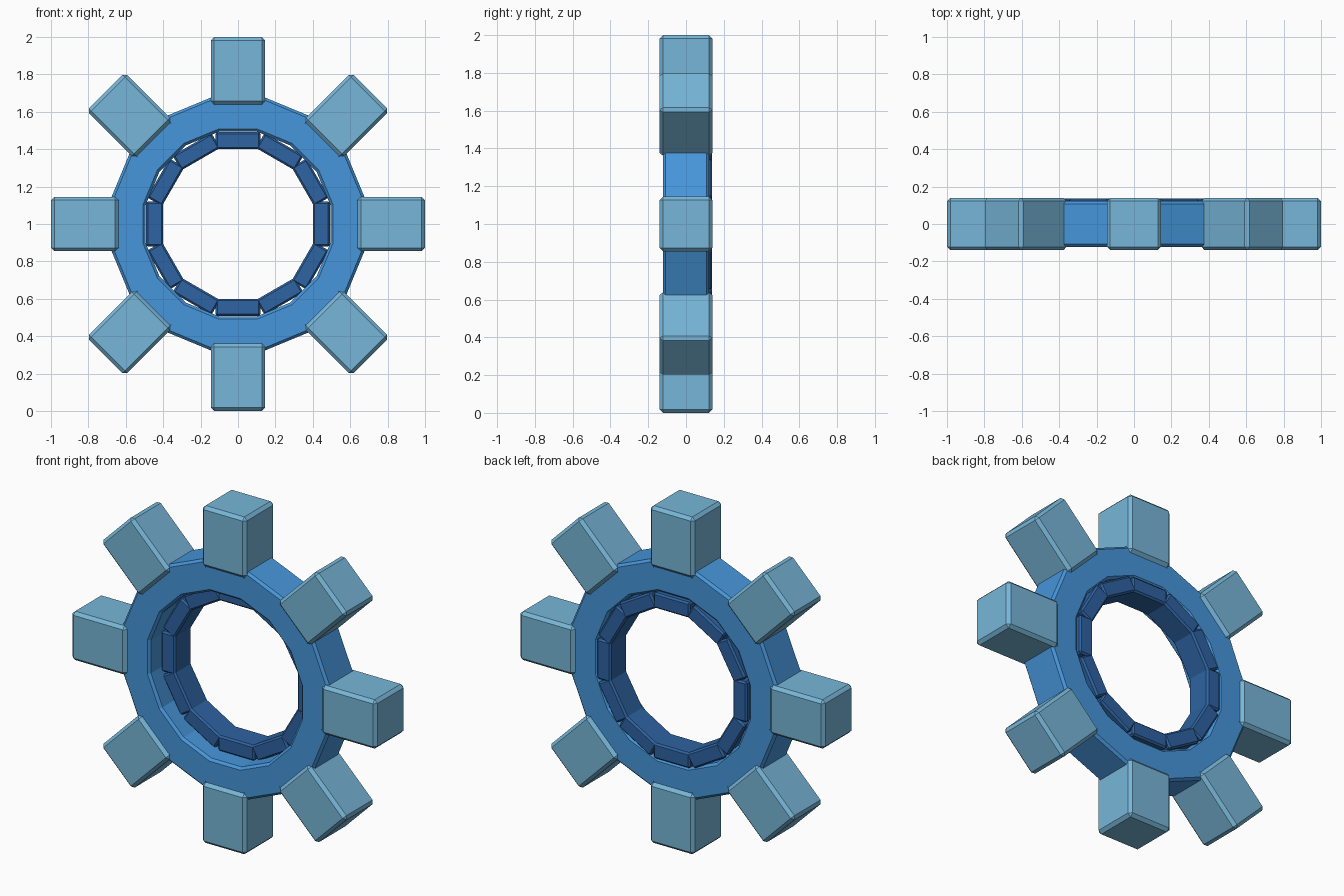
import bpy, bmesh
from math import pi
from mathutils import Matrix, Vector

cube = bpy.data.objects.get("Cube")
if cube:
    bpy.data.objects.remove(cube, do_unlink=True)


def make_material(name, rgb):
    mat = bpy.data.materials.new(name)
    mat.use_nodes = True
    mat.diffuse_color = (*rgb, 1)
    mat.node_tree.nodes["Principled BSDF"].inputs["Base Color"].default_value = (*rgb, 1)
    return mat


def block_ring(name, count, inner, outer, width, front, back, bevel, mat):
    """Chamfered blocks repeated evenly around the wheel axis (y)."""
    for i in range(count):
        bm = bmesh.new()
        bmesh.ops.create_cube(bm, size=1)
        bmesh.ops.scale(bm, vec=(width, back - front, outer - inner), verts=bm.verts)
        bmesh.ops.bevel(bm, geom=bm.edges[:], offset=bevel, segments=1, affect='EDGES')
        bmesh.ops.translate(bm, vec=(0, (front + back) / 2, (inner + outer) / 2), verts=bm.verts)
        bm.transform(Matrix.Translation(Vector((0, 0, 1))) @ Matrix.Rotation(2 * pi * i / count, 4, 'Y'))
        mesh = bpy.data.meshes.new(name)
        bm.to_mesh(mesh)
        bm.free()
        mesh.materials.append(mat)
        obj = bpy.data.objects.new(f"{name}_{i + 1}", mesh)
        bpy.context.collection.objects.link(obj)


tooth_blue = make_material("pale blue", (0.185, 0.47, 0.69))
ring_blue = make_material("mid blue", (0.062, 0.305, 0.71))
inner_blue = make_material("dark blue", (0.027, 0.125, 0.36))

# Eight teeth around the rim
block_ring("tooth", 8, 0.64, 1.0, 0.29, -0.14, 0.14, 0.018, tooth_blue)
# Main ring of sixteen overlapping segments
block_ring("rim_segment", 16, 0.495, 0.68, 0.28, -0.122, 0.122, 0.014, ring_blue)
# Inner lining of twelve segments, set towards the back
block_ring("lining_segment", 12, 0.4, 0.492, 0.24, -0.02, 0.137, 0.01, inner_blue)
